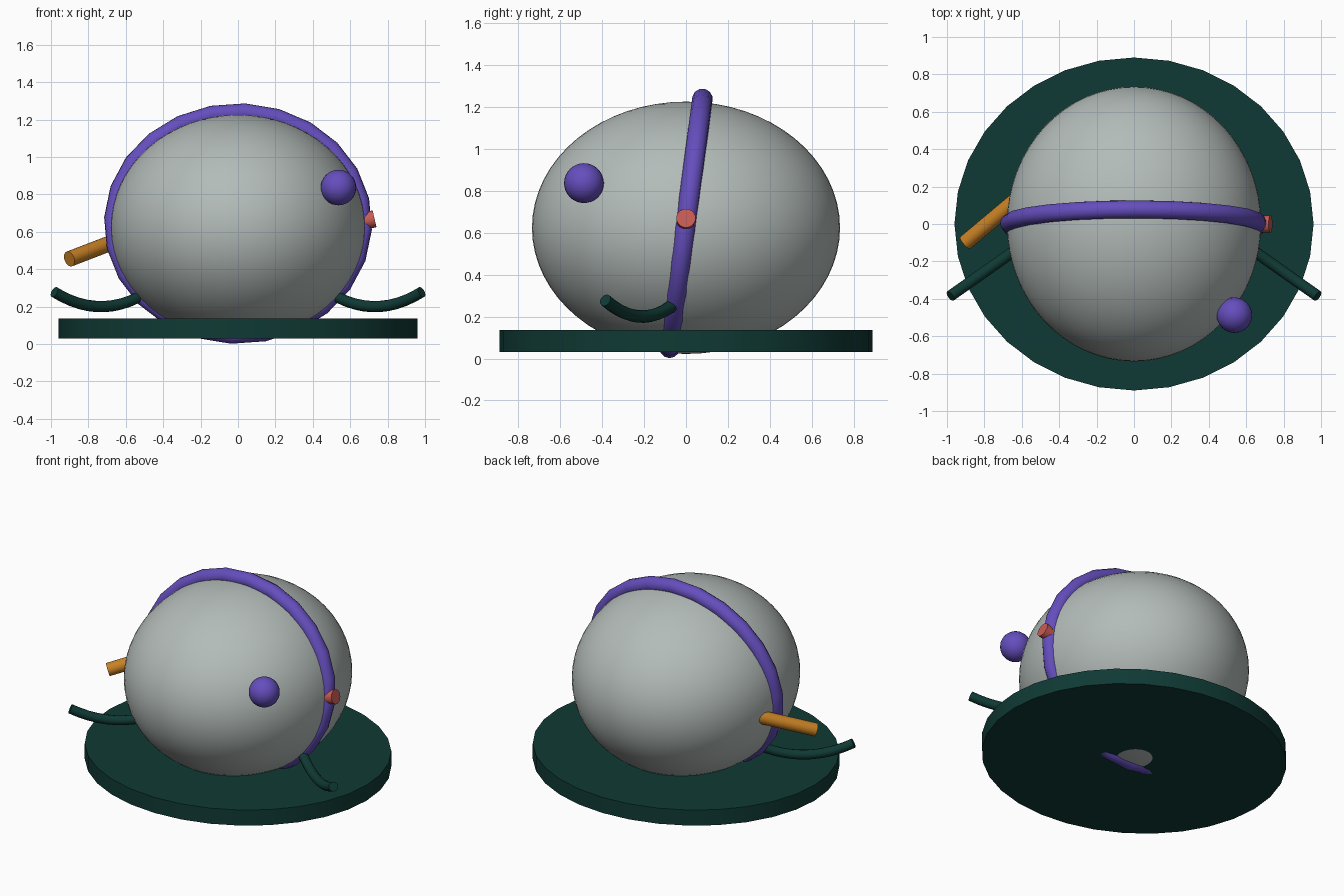
import bpy, math
from mathutils import Vector

if "Cube" in bpy.data.objects:
    bpy.data.objects.remove(bpy.data.objects["Cube"])


def material(name, rgb):
    m = bpy.data.materials.new(name)
    m.diffuse_color = (*rgb, 1)
    m.use_nodes = True
    m.node_tree.nodes["Principled BSDF"].inputs["Base Color"].default_value = m.diffuse_color
    return m


GREY = material("pale_grey", (0.45, 0.50, 0.48))
GREEN = material("dark_green", (0.005, 0.042, 0.035))
PURPLE = material("purple", (0.13, 0.076, 0.51))
ORANGE = material("orange", (0.58, 0.22, 0.018))
CORAL = material("coral", (0.58, 0.105, 0.09))


def finish(name, mat):
    ob = bpy.context.object
    ob.name = name
    ob.data.materials.clear()
    ob.data.materials.append(mat)
    bpy.ops.object.shade_smooth_by_angle(angle=math.radians(40))
    return ob


def ball(name, mat, loc, radii, segs, rings):
    bpy.ops.mesh.primitive_uv_sphere_add(segments=segs, ring_count=rings, location=loc)
    bpy.context.object.scale = radii
    bpy.ops.object.transform_apply(location=False, rotation=False, scale=True)
    return finish(name, mat)


def rod(name, mat, a, b, radius, sides):
    a, b = Vector(a), Vector(b)
    bpy.ops.mesh.primitive_cylinder_add(vertices=sides, radius=radius,
                                        depth=(b - a).length, location=(a + b) / 2)
    bpy.context.object.rotation_euler = (b - a).to_track_quat('Z', 'Y').to_euler()
    return finish(name, mat)


def tube(name, mat, points, radius, closed=False):
    cu = bpy.data.curves.new(name, 'CURVE')
    cu.dimensions = '3D'
    cu.bevel_depth = radius
    cu.bevel_resolution = 4
    cu.use_fill_caps = not closed
    sp = cu.splines.new('POLY')
    sp.points.add(len(points) - 1)
    for p, co in zip(sp.points, points):
        p.co = (*co, 1)
    sp.use_cyclic_u = closed
    ob = bpy.data.objects.new(name, cu)
    bpy.context.collection.objects.link(ob)
    bpy.ops.object.select_all(action='DESELECT')
    ob.select_set(True)
    bpy.context.view_layer.objects.active = ob
    bpy.ops.object.convert(target='MESH')
    return finish(name, mat)


# Egg-shaped body
ball("body", GREY, (0, 0, 0.624), (0.68, 0.735, 0.602), 64, 32)

# Flat oval base plate
bpy.ops.mesh.primitive_cylinder_add(vertices=32, radius=1, depth=0.105, location=(0, 0, 0.083))
bpy.context.object.scale = (0.96, 0.89, 1)
bpy.ops.object.transform_apply(location=False, rotation=False, scale=True)
finish("base_plate", GREEN)

# Leaning band around the body
tilt = math.radians(7.5)
band = []
for i in range(24):
    a = math.radians(15 * i + 12)
    u = 0.6 * math.sin(a)
    band.append((0.668 * math.cos(a), u * math.sin(tilt), 0.645 + u * math.cos(tilt)))
tube("band", PURPLE, band, 0.049, closed=True)

# Round knob on the front right
ball("knob", PURPLE, (0.537, -0.487, 0.837), (0.095,) * 3, 24, 16)

# Small stud on the band
rod("stud", CORAL, (0.64, 0, 0.649), (0.73, 0, 0.67), 0.046, 20)

# Slanted spout on the left
rod("spout", ORANGE, (-0.902, -0.10, 0.455), (-0.53, 0.212, 0.598), 0.042, 20)

# Sagging arms, mirrored left and right
p0, p1, p2 = Vector((0.45, -0.01, 0.30)), Vector((0.715, -0.197, 0.112)), Vector((0.982, -0.385, 0.278))
for side, label in ((1, "right_arm"), (-1, "left_arm")):
    path = []
    for i in range(13):
        t = i / 12
        p = p0 * (1 - t) ** 2 + p1 * 2 * t * (1 - t) + p2 * t * t
        path.append((side * p.x, p.y, p.z))
    tube(label, GREEN, path, 0.03)
